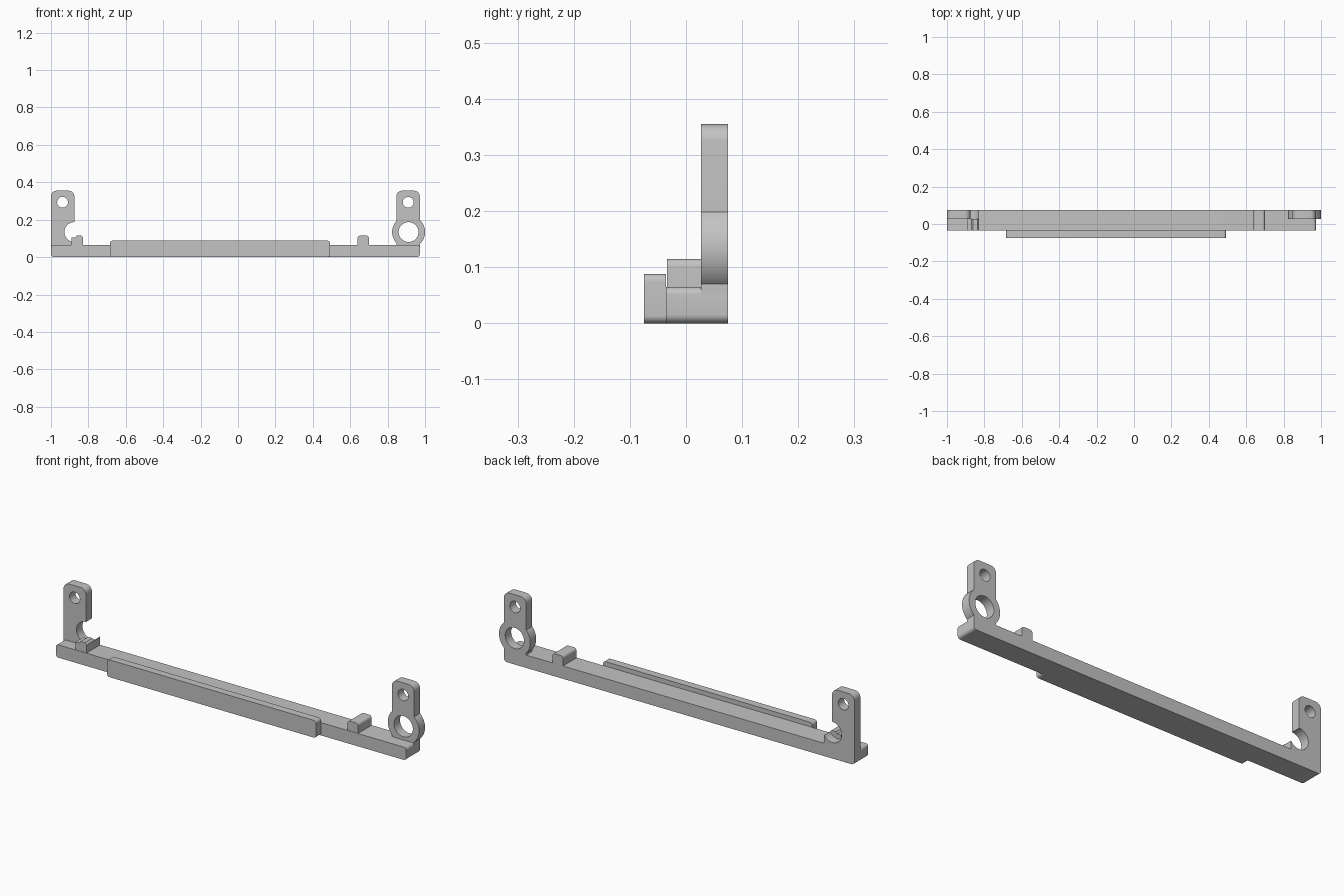
import bpy, bmesh
from math import sin, cos, pi

if "Cube" in bpy.data.objects:
    bpy.data.objects.remove(bpy.data.objects["Cube"], do_unlink=True)

grey = bpy.data.materials.new("plain grey")
grey.use_nodes = True
COLOUR = (0.55, 0.55, 0.55, 1)
grey.diffuse_color = COLOUR
grey.node_tree.nodes["Principled BSDF"].inputs["Base Color"].default_value = COLOUR

FRONT, BACK, PLATE_FRONT = -0.036, 0.075, 0.027


def rounded(x0, x1, z0, z1, low, high, steps=8):
    """Rectangle outline with separate bottom and top corner radii."""
    points = []
    for cx, cz, r, start in ((x1 - low, z0 + low, low, -pi / 2), (x1 - high, z1 - high, high, 0),
                             (x0 + high, z1 - high, high, pi / 2), (x0 + low, z0 + low, low, pi)):
        n = steps if r else 0
        for i in range(n + 1):
            a = start + pi / 2 * i / max(n, 1)
            points.append((cx + r * cos(a), cz + r * sin(a)))
    return points


def circle(x, z, r, n=48):
    return [(x + r * cos(2 * pi * i / n), z + r * sin(2 * pi * i / n)) for i in range(n)]


def slab(name, outline, y0, y1):
    """Extrude an x-z outline from y0 to y1."""
    bm = bmesh.new()
    face = bm.faces.new([bm.verts.new((x, y0, z)) for x, z in outline])
    made = bmesh.ops.extrude_face_region(bm, geom=[face])["geom"]
    bmesh.ops.translate(bm, vec=(0, y1 - y0, 0),
                        verts=[v for v in made if isinstance(v, bmesh.types.BMVert)])
    bmesh.ops.recalc_face_normals(bm, faces=bm.faces)
    mesh = bpy.data.meshes.new(name)
    bm.to_mesh(mesh)
    bm.free()
    mesh.materials.append(grey)
    obj = bpy.data.objects.new(name, mesh)
    bpy.context.collection.objects.link(obj)
    return obj


def select(obj):
    bpy.ops.object.select_all(action="DESELECT")
    obj.select_set(True)
    bpy.context.view_layer.objects.active = obj


def combine(obj, other, operation):
    """Apply a boolean and remove the helper."""
    mod = obj.modifiers.new("boolean", "BOOLEAN")
    mod.operation, mod.solver, mod.object = operation, "EXACT", other
    select(obj)
    bpy.ops.object.modifier_apply(modifier=mod.name)
    bpy.data.objects.remove(other, do_unlink=True)


def drill(obj, x, z, r):
    combine(obj, slab("cutter", circle(x, z, r), PLATE_FRONT, 0.1), "DIFFERENCE")


# Long bar and the raised strip along its front
bar = slab("bar", rounded(-1, 0.972, 0, 0.065, 0.016, 0.014), FRONT, BACK)
strip = slab("front_strip", rounded(-0.685, 0.492, 0, 0.088, 0.014, 0.014), -0.075, FRONT)

# Right-hand lug across the bar
lug = slab("plain_lug", rounded(0.64, 0.70, 0.06, 0.115, 0, 0.014), FRONT + 0.002, BACK)

# Notched lug beside the open bracket
notched = slab("notched_lug", [(-0.89, 0.06), (-0.828, 0.06), (-0.828, 0.105), (-0.838, 0.115),
                               (-0.862, 0.115), (-0.87, 0.105), (-0.89, 0.105)],
               FRONT + 0.002, BACK)

# Open bracket: the large hole breaks through its inner edge
open_bracket = slab("open_bracket", rounded(-1, -0.875, 0.02, 0.355, 0, 0.03), PLATE_FRONT, BACK)
for part in (open_bracket, notched):
    drill(part, -0.875, 0.134, 0.053)
drill(open_bracket, -0.938, 0.293, 0.029)

# Ring bracket: a plate joined to a ring
ring_bracket = slab("ring_bracket", rounded(0.847, 0.972, 0.02, 0.355, 0, 0.03), PLATE_FRONT, BACK)
combine(ring_bracket, slab("ring", circle(0.912, 0.134, 0.088), PLATE_FRONT, BACK), "UNION")
drill(ring_bracket, 0.912, 0.134, 0.053)
drill(ring_bracket, 0.91, 0.293, 0.029)

# Smooth the rounded sides, keep the edges sharp
for part in (bar, strip, lug, notched, open_bracket, ring_bracket):
    select(part)
    bpy.ops.object.shade_smooth_by_angle(angle=0.5)
